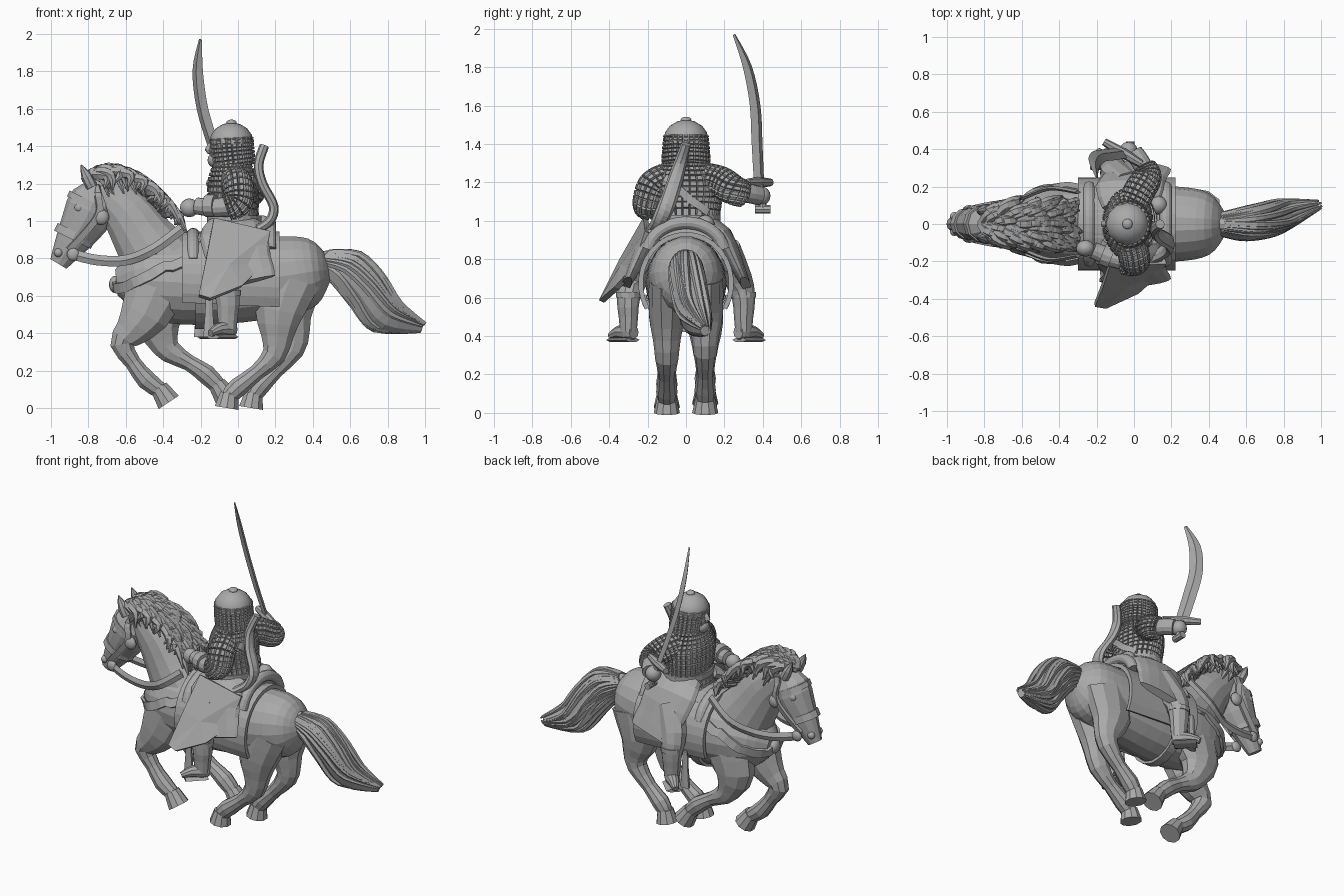
import bpy, bmesh, math, random
from mathutils import Matrix, Vector
from mathutils.bvhtree import BVHTree

random.seed(4)
if "Cube" in bpy.data.objects:
    bpy.data.objects.remove(bpy.data.objects["Cube"])

FORE, ACROSS, UP = Matrix.Identity(3)
grey = bpy.data.materials.new("plain grey")
grey.use_nodes = True
colour = (.4, .4, .4, 1)
grey.diffuse_color = colour
grey.node_tree.nodes["Principled BSDF"].inputs["Base Color"].default_value = colour


def make(name, verts, faces, thickness=0, smooth=False):
    """Mesh object with outward normals, optional thickness and smoothing."""
    mesh = bpy.data.meshes.new(name)
    mesh.from_pydata([tuple(v) for v in verts], [], faces)
    bm = bmesh.new()
    bm.from_mesh(mesh)
    bmesh.ops.recalc_face_normals(bm, faces=bm.faces)
    bm.to_mesh(mesh)
    bm.free()
    mesh.materials.append(grey)
    if smooth:
        mesh.shade_smooth()
        mesh.set_sharp_from_angle(angle=math.radians(40))
    obj = bpy.data.objects.new(name, mesh)
    bpy.context.collection.objects.link(obj)
    if thickness:
        solid = obj.modifiers.new("thickness", "SOLIDIFY")
        solid.thickness = thickness
        solid.offset = 0
    return obj


def add_mail(obj):
    """Raise every quad into a small stud."""
    bm = bmesh.new()
    bm.from_mesh(obj.data)
    quads = [f for f in bm.faces if len(f.verts) == 4]
    bmesh.ops.inset_individual(bm, faces=quads, thickness=.005, depth=.014)
    bm.to_mesh(obj.data)
    bm.free()


def curve_at(values, fraction):
    """Catmull-Rom value, for numbers or vectors, part of the way along a list."""
    last = len(values) - 1
    place = fraction * last
    i = min(int(place), last - 1)
    t = place - i
    before, start, end, after = values[max(i - 1, 0)], values[i], values[i + 1], values[min(i + 2, last)]
    slope_in, slope_out = (end - before) / 2, (after - start) / 2
    ease = t * t * (3 - 2 * t)
    return (start * (1 - ease) + end * ease
            + slope_in * (t * (1 - t) ** 2) - slope_out * (t * t * (1 - t)))


def path_through(points, steps, y=0):
    """Smooth path; points given as a pair lie in the upright plane at y."""
    points = [Vector(p) if len(p) == 3 else Vector((p[0], y, p[1])) for p in points]
    total = steps * (len(points) - 1)
    return [curve_at(points, i / total) for i in range(total + 1)]


def as_list(value):
    return value if isinstance(value, (list, tuple)) else [value, value]


def loft(name, points, radii, flat=1, y=0, side=ACROSS, sides=12, steps=2, smooth=False):
    """Tube along a path; flat is the ratio of the radius along side to the other."""
    path = path_through(points, steps, y)
    last = len(path) - 1
    verts, faces = [], []
    for i, centre in enumerate(path):
        tangent = (path[min(i + 1, last)] - path[max(i - 1, 0)]).normalized()
        axis = (side - tangent * side.dot(tangent)).normalized()
        normal = tangent.cross(axis)
        radius = max(curve_at(as_list(radii), i / last), .002)
        ratio = curve_at(as_list(flat), i / last)
        for j in range(sides):
            angle = math.tau * j / sides
            verts.append(centre + axis * math.cos(angle) * radius * ratio + normal * math.sin(angle) * radius)
            if i:
                k, ring = (j + 1) % sides, i * sides
                faces.append((ring - sides + j, ring - sides + k, ring + k, ring + j))
    faces += [tuple(range(sides)), tuple(range(len(verts) - sides, len(verts)))]
    return make(name, verts, faces, smooth=smooth)


def ball(name, centre, size, flat=1, tall=1):
    turns = [math.pi * k / 8 for k in range(9)]
    return loft(name, [Vector(centre) - UP * size * tall * math.cos(a) for a in turns],
                [size * math.sin(a) for a in turns], flat, steps=1, smooth=True)


def surface(*objects):
    verts, polys = [], []
    for obj in objects:
        start = len(verts)
        verts += [v.co.copy() for v in obj.data.vertices]
        polys += [[start + i for i in p.vertices] for p in obj.data.polygons]
    return BVHTree.FromPolygons(verts, polys)


def strap(name, tree, points, width):
    """Flat band laid on a surface."""
    hits = [tree.find_nearest(p)[:2] for p in path_through(points, 5)]
    path = [spot + normal * .012 for spot, normal in hits]
    verts, faces = [], []
    for i, (p, hit) in enumerate(zip(path, hits)):
        tangent = path[min(i + 1, len(path) - 1)] - path[max(i - 1, 0)]
        half = hit[1].cross(tangent).normalized() * width / 2
        verts += [p - half, p + half]
        if i:
            n = 2 * i
            faces.append((n - 2, n - 1, n + 1, n))
    return make(name, verts, faces, thickness=.018)


# Horse body, neck and head
body = loft("horse_body", [(.49, .74), (.4, .73), (.2, .7), (-.2, .67), (-.5, .68), (-.65, .67)],
            [.06, .18, .22, .23, .2, .07], flat=.92, sides=18, steps=4)
neck = loft("horse_neck", [(-.36, .7), (-.5, .9), (-.6, 1.05), (-.74, 1.18)],
            [.23, .17, .14, .1], flat=.75, sides=14, steps=3)
head = loft("horse_head", [(-.7, 1.2), (-.77, 1.1), (-.82, 1), (-.9, .87), (-.96, .77)],
            [.06, .13, .125, .085, .05], flat=.8)
for s in (-1, 1):
    loft("horse_ear", [(-.78, 1.18), (-.81, 1.24), (-.84, 1.3)], [.03, .03, .003], y=s * .07, sides=8)
    ball("horse_eye", (-.85, s * .08, 1.07), .024, flat=.8)
    ball("horse_nostril", (-.96, s * .04, .83), .024)

# Legs from thigh or shoulder to pastern, then hooves
leg_radii = [.17, .14, .09, .066, .045, .055, .045]
legs = {
    "near_hind": [(.28, .7), (.22, .52), (.21, .38), (.19, .28), (.1, .19), (0, .11), (-.05, .06)],
    "far_hind": [(.3, .7), (.27, .52), (.3, .4), (.29, .31), (.2, .2), (.12, .12), (.08, .06)],
    "near_fore": [(-.43, .66), (-.5, .5), (-.58, .4), (-.62, .34), (-.56, .24), (-.49, .15), (-.41, .09)],
    "far_fore": [(-.38, .62), (-.43, .47), (-.4, .36), (-.36, .3), (-.26, .24), (-.17, .18), (-.1, .11)]}
for name, points in legs.items():
    y = -.1 if "near" in name else .1
    loft(name + "_leg", points, leg_radii, flat=(.55, .8, 1, 1), y=y, sides=10)
    x, z = points[-1]
    lean = .04 if "fore" in name else -.01
    loft(name + "_hoof", [(x - lean / 3, z + .02), (x + lean, z - .06)], [.05, .068], y=y, sides=10)

# Tail core with locks laid around it
tail = path_through([(.45, 0, .79), (.58, 0, .75), (.7, .02, .62), (.8, .05, .49), (.98, .1, .43)], 2)
tail_radii = [.05, .09, .1, .09, .03]
loft("tail_core", tail, tail_radii, flat=.85)
for i in range(26):
    twist = random.uniform(-.8, .8)
    lock = []
    for k, p in enumerate(tail):
        t = k / (len(tail) - 1)
        turn = math.tau * i / 26 + twist * t
        reach = curve_at(tail_radii, t)
        lock.append(p + (FORE * math.sin(turn) + ACROSS * math.cos(turn) + UP * math.sin(turn)) * reach * .8)
    loft("tail_lock", lock, [.02, .02, .018, .006], sides=6)

# Mane locks flowing back from the crest
for root in path_through([(-.82, 1.22), (-.73, 1.25), (-.6, 1.21), (-.49, 1.12), (-.41, 1.02)], 9):
    for s in (-1, 0, 1):
        wave = random.uniform(.5, 1.3)
        out = ACROSS * (s + random.uniform(-.4, .4)) / 11
        loft("mane_lock", [root, root + FORE * .04 + out * .7 + UP * .03 * wave, root + FORE * .1 + out,
                           root + FORE * .13 * wave + out * 1.2 - UP * .09 * wave],
             [.022, .028, .025, .005], sides=6, steps=3)

# Bridle, reins and breast harness
horse = surface(body, neck, head)
loft("noseband", [(-.865, .94), (-.885, .9)], .11, flat=.8, steps=1)
loft("browband", [(-.775, 1.1), (-.79, 1.07)], .14, flat=.76, steps=1)
for s in (-1, 1):
    strap("cheek_strap", horse, [(-.75, s * .12, 1.18), (-.74, s * .14, 1.03), (-.9, s * .12, .83)], .035)
    ball("cheek_boss", (-.73, s * .1, 1.02), .042, flat=.6)
    ball("bit_ring", (-.88, s * .08, .82), .035, flat=.6)
    loft("rein", [(-.88, s * .08, .82), (-.75, s * .11, .79), (-.6, s * .14, .79), (-.45, s * .19, .85),
                  (-.3, s * .17, .96)], .028, flat=.4, sides=4, steps=4)
    strap("breast_collar", horse, [(-.7, 0, .65), (-.63, s * .15, .64), (-.48, s * .25, .72), (-.29, s * .28, .83)], .055)
    strap("girth", horse, [(-.2, s * .3, .6), (-.2, s * .2, .44), (-.2, 0, .4)], .06)
ball("collar_boss", (-.66, 0, .66), .03, flat=1.5, tall=1.5)

# Saddle blanket, seat and arches
verts, faces = [], []
columns = 21
for i in range(7):
    for j in range(columns):
        angle = math.radians(115 + i) * (2 * j / (columns - 1) - 1)
        verts.append((i * .087 - .3, math.sin(angle) * .236, math.cos(angle) * .255 + .675))
        if i and j:
            n = i * columns + j
            faces.append((n, n - 1, n - columns - 1, n - columns))
make("saddle_blanket", verts, faces, thickness=.025)
for x, top in ((-.24, .93), (.17, .99)):
    arc = [k * .35 for k in range(-4, 5)]
    loft("saddle_arch", [(x, math.sin(a) / 5, top - (1 - math.cos(a)) / 6) for a in arc], .033, side=FORE)
loft("saddle_seat", [(-.24, .89), (0, .89), (.18, .92)], .05, flat=3)

# Rider torso and belt
torso = loft("mail_torso", [(-.02, .92), (-.02, 1.02), (-.03, 1.12), (-.03, 1.21), (-.03, 1.28), (-.03, 1.33)],
             [.14, .12, .12, .12, .1, .07], flat=(1.25, 1.5, 1.1), sides=30, steps=3)
strap("baldric", surface(torso), [(.12, -.13, 1.24), (.15, 0, 1.13), (.15, .15, 1.05)], .04)
add_mail(torso)
loft("waist_belt", [(-.02, .99), (-.02, 1.03)], .145, flat=1.23, sides=20, steps=1)
ball("belt_purse", (.13, .1, .98), .05)

# Coat skirts, legs, boots and stirrups
for s in (-1, 1):
    loft("coat_skirt", [(-.02, s * .09, .98), (-.02, s * .19, .92), (.01, s * .26, .78), (.04, s * .31, .67)],
         [.06, .055, .04, .025], flat=(2.5, 3.4, 4.2, 6.5), side=FORE, sides=14)
    ankle = Vector((-.08 - s * .025, s * .3, .42))
    toe_out = Vector((-1, s, 0)).normalized()
    broad = toe_out.cross(UP)
    loft("rider_leg", [(-.03, s * .2, .85), (-.1, s * .27, .7), ankle + UP * .18, ankle + UP * .08, ankle],
         [.1, .085, .07, .058, .05], flat=.87, sides=10)
    loft("boot_cuff", [ankle + UP * .18, ankle + UP * .21], .072, flat=.9, steps=1)
    loft("boot_foot", [ankle - toe_out * .04, ankle, ankle + toe_out * .07, ankle + toe_out * .13 - UP * .02],
         [.035, .045, .034, .02], side=broad, sides=10)
    tread = ankle - UP * .04
    loft("stirrup_tread", [tread - toe_out * .03, tread + toe_out * .11], .012, flat=4.5, side=broad, sides=6)
    loft("stirrup_leather", [tread - FORE * .1 + UP * k * .08 for k in range(4)], [.035, .025, .02], flat=.5, sides=6)

# Helmet, mail curtain and face
ball("helmet_dome", (-.035, 0, 1.42), .118, tall=.9)
ball("helmet_knob", (-.035, 0, 1.525), .028, tall=.6)
add_mail(loft("mail_curtain", [(-.035, 1.445), (-.03, 1.37), (-.02, 1.29)], [.105, .106, .105], flat=(1, 1.1),
              sides=26, steps=4))
ball("rider_face", (-.09, 0, 1.38), .066, tall=1.2)
loft("rider_nose", [(-.14, 1.42), (-.16, 1.38), (-.145, 1.365)], [.01, .018, .01])
ball("rider_beard", (-.12, 0, 1.325), .043, flat=1.2)

# Arms and hands
add_mail(loft("sword_sleeve", [(-.01, .1, 1.22), (.03, .18, 1.2), (.07, .25, 1.16), (.05, .3, 1.14)],
              [.07, .072, .066, .058], side=UP, sides=16, steps=4))
loft("sword_forearm", [(.07, .27, 1.15), (.03, .34, 1.14), (0, .38, 1.13)], .05, side=UP)
ball("sword_hand", (-.03, .39, 1.13), .05)
add_mail(loft("shield_sleeve", [(-.02, -.1, 1.22), (0, -.17, 1.18), (0, -.2, 1.1), (-.06, -.2, 1.07)],
              [.07, .072, .066, .058], side=FORE, sides=16, steps=4))
loft("rein_forearm", [(-.02, -.2, 1.08), (-.12, -.18, 1.07), (-.22, -.14, 1.08)], [.055, .045])
loft("rein_cuff", [(-.12, -.18, 1.08), (-.17, -.16, 1.08)], .06, steps=1)
ball("rein_hand", (-.26, -.13, 1.07), .05, flat=.9)

# Curved sword
hilt = Vector((-.06, .38, 1.2))
edge = Vector((-.75, .66, 0))
loft("sword_blade", [hilt, (-.13, .37, 1.4), (-.19, .36, 1.6), (-.215, .32, 1.8), (-.2, .25, 1.97)],
     [.015, .016, .016, .014, .004], flat=2.6, sides=4, steps=4, side=edge)
quillon = Vector((-.1, .06, 0))
loft("sword_guard", [hilt - quillon, hilt, hilt + quillon], [.02, .028, .02], side=UP, sides=8)
pommel = Vector((-.02, .4, 1.06))
loft("sword_grip", [hilt, pommel], .022, sides=8)
loft("sword_pommel", [pommel - ACROSS * .04, pommel + ACROSS * .04], .022, side=UP, sides=8)

# Shield slab and curved bow case
outline = [Vector(p) for p in ((-.13, -.21, 1.01), (.17, -.2, .94), (.13, -.26, .76), (.02, -.36, .65),
                               (-.15, -.44, .58), (-.21, -.43, .6), (-.17, -.33, .8))]
count = len(outline)
middle = sum(outline, Vector()) / count - ACROSS * .01
make("shield", outline + [middle], [(i, (i + 1) % count, count) for i in range(count)], thickness=.03)
loft("bow_case", [(.14, 0, 1.4), (.11, -.03, 1.3), (.13, -.06, 1.2), (.19, -.1, 1.08), (.17, -.14, 1), (.1, -.18, .95)],
     .026, flat=(1, 1.5, 1.7, 1.2), sides=8, steps=4)
